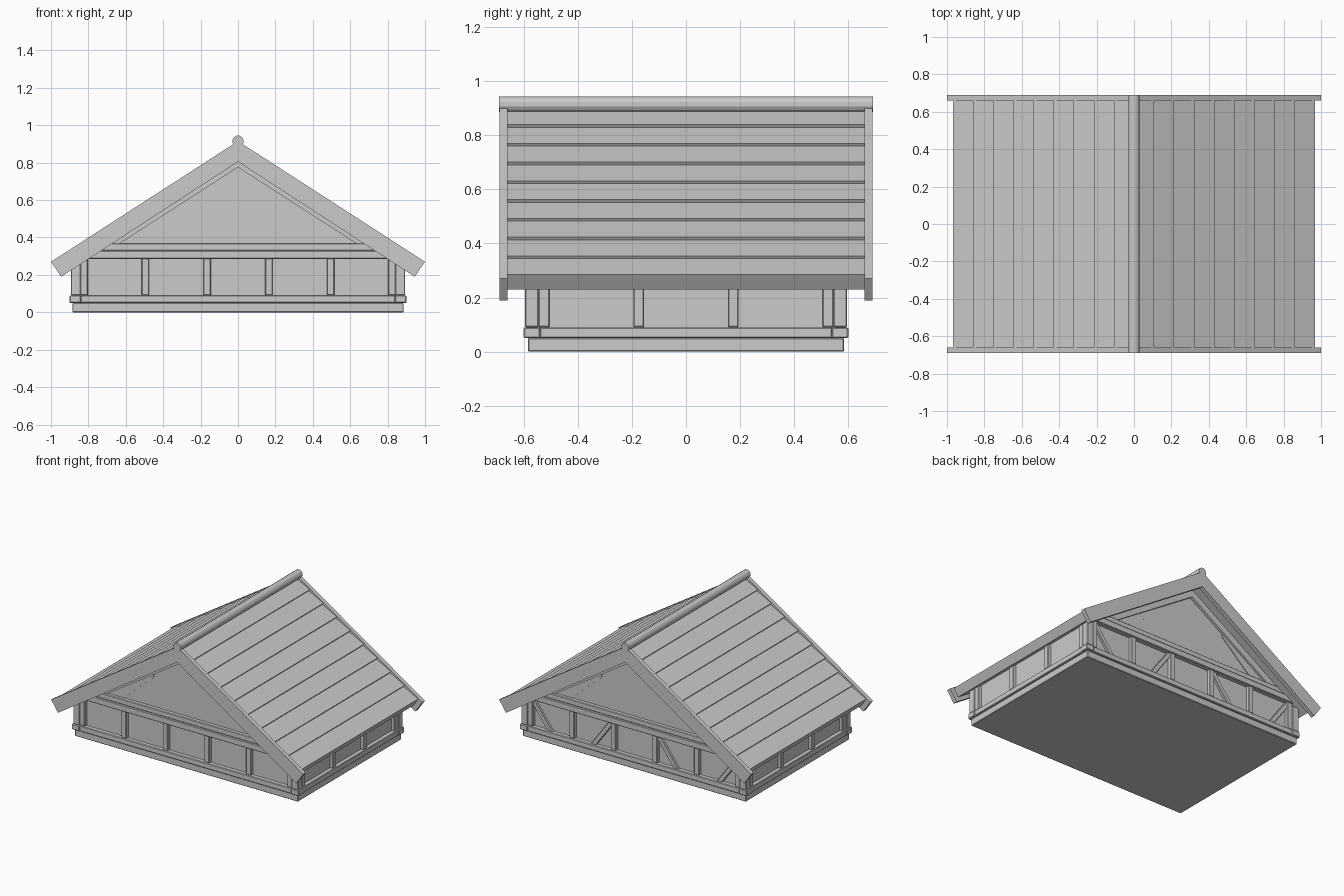
import bpy, bmesh, math
from mathutils import Vector

cube = bpy.data.objects.get("Cube")
if cube:
    bpy.data.objects.remove(cube, do_unlink=True)

GREY = (0.6, 0.6, 0.6, 1)
mat = bpy.data.materials.new("plain grey")
mat.use_nodes = True
mat.diffuse_color = GREY
mat.node_tree.nodes["Principled BSDF"].inputs["Base Color"].default_value = GREY


def prism(name, profile, y0, y1, bevel=0):
    """Extrude an (x, z) outline from y0 to y1."""
    bm = bmesh.new()
    face = bm.faces.new([bm.verts.new((x, y0, z)) for x, z in profile])
    moved = bmesh.ops.extrude_face_region(bm, geom=[face])["geom"]
    verts = [v for v in moved if isinstance(v, bmesh.types.BMVert)]
    bmesh.ops.translate(bm, verts=verts, vec=(0, y1 - y0, 0))
    bmesh.ops.recalc_face_normals(bm, faces=bm.faces)
    mesh = bpy.data.meshes.new(name)
    bm.to_mesh(mesh)
    bm.free()
    mesh.materials.append(mat)
    obj = bpy.data.objects.new(name, mesh)
    bpy.context.collection.objects.link(obj)
    if bevel:
        mod = obj.modifiers.new("Soft edges", "BEVEL")
        mod.width = bevel
        mod.segments = 1
    return obj


def box(name, x0, x1, y0, y1, z0, z1, bevel=0.004):
    return prism(name, [(x0, z0), (x1, z0), (x1, z1), (x0, z1)], y0, y1, bevel)


def symmetric(half):
    """Close a right-hand outline with its mirror image."""
    return half + [(-x, z) for x, z in reversed(half) if x > 0]


def flip(points, side):
    return [(side * x, z) for x, z in points]


SLOPE = 0.645
APEX = 0.915
CORNERS = [(sx, sy) for sx in (-1, 1) for sy in (-1, 1)]


def under_roof(x):
    return APEX - 0.083 - SLOPE * x


# Foundation and wall infill rising into the gables
box("foundation", -0.885, 0.885, -0.585, 0.585, 0, 0.05)
prism("wall_infill", symmetric([(0, 0.825), (0.865, 0.275), (0.865, 0.05)]), -0.565, 0.565)

# Sill beams, corner posts and upright studs
for s in (-1, 1):
    gable, side = ("front", "right") if s < 0 else ("back", "left")
    side = "right" if s < 0 else "left"
    y0, y1 = sorted((s * 0.55, s * 0.595))
    x0, x1 = sorted((s * 0.85, s * 0.895))
    box(gable + "_sill", -0.84, 0.84, y0, y1, 0.05, 0.09)
    box(side + "_sill", x0, x1, -0.54, 0.54, 0.05, 0.09)
    y0, y1 = sorted((s * 0.55, s * 0.59))
    for x in (-0.823, -0.495, -0.165, 0.165, 0.495, 0.823):
        box(gable + "_stud", x - 0.02, x + 0.02, y0, y1, 0.09, 0.29)
    x0, x1 = sorted((s * 0.85, s * 0.89))
    for y in (-0.525, -0.175, 0.175, 0.525):
        box(side + "_stud", x0, x1, y - 0.02, y + 0.02, 0.09, 0.27)

for sx, sy in CORNERS:
    x0, x1 = sorted((sx * 0.84, sx * 0.9))
    y0, y1 = sorted((sy * 0.54, sy * 0.6))
    box("corner_block", x0, x1, y0, y1, 0.05, 0.09)
    x0, x1 = sorted((sx * 0.842, sx * 0.893))
    y0, y1 = sorted((sy * 0.545, sy * 0.595))
    box("corner_post", x0, x1, y0, y1, 0.09, 0.27)

# Diagonal braces on the back wall
for s in (-1, 1):
    for top, foot in ((0.82, 0.67), (0.18, 0.33)):
        outline = [(top - 0.02, 0.29), (top + 0.02, 0.29), (foot + 0.02, 0.085), (foot - 0.02, 0.085)]
        prism("back_brace", flip(outline, s), 0.55, 0.582, 0.003)

# Gable tie beams, rafters and slim corner struts
for s in (-1, 1):
    for name, z0, z1, depth in (("tie_beam", 0.285, 0.33, 0.6), ("upper_tie_beam", 0.33, 0.368, 0.592)):
        half = [((0.832 - z1) / SLOPE, z1), ((0.832 - z0) / SLOPE, z0)]
        prism(name, symmetric(half), *sorted((s * 0.55, s * depth)), 0.004)
    rafter = [(0, 0.83), (0.72, under_roof(0.72)), (0.66, 0.35), (0, 0.775)]
    prism("gable_rafter", symmetric(rafter), *sorted((s * 0.55, s * 0.585)))
    for side in (-1, 1):
        strut = [(0.27, 0.605), (0.27, 0.58), (0.51, 0.365), (0.65, 0.365)]
        prism("gable_strut", flip(strut, side), *sorted((s * 0.56, s * 0.57)))

# Roof slopes of nine lapped boards, each with a raised lower lip
down = Vector((1, -SLOPE)).normalized()
out = Vector((SLOPE, 1)).normalized()
top = Vector((0, APEX))
stretch = math.hypot(1, SLOPE)
rows = []
for i in range(9):
    start = max(0.0, 0.97 - 0.1075 * (9 - i)) if i else 0.0
    end = 0.97 - 0.1075 * (8 - i)
    for x, lift in ((start, -0.018), (end, -0.005)):
        rows.append(tuple(top + down * x * stretch + out * lift))
rows[0] = (0, APEX - 0.022)
rows.append(tuple(top + down * 0.97 * stretch - out * 0.07))
rows.append((0, under_roof(0)))
for s, name in ((-1, "right_roof"), (1, "left_roof")):
    prism(name, flip(rows, s), -0.661, 0.661)

# Barge boards along both gable ends
for s, name in ((-1, "front_barge_boards"), (1, "back_barge_boards")):
    half = [(0, APEX), (1, 0.27), (0.945, 0.19), (0, 0.805)]
    prism(name, symmetric(half), *sorted((s * 0.66, s * 0.69)))

# Round ridge pole
ring = [(0.03 * math.cos(a), APEX + 0.03 * math.sin(a))
        for a in (math.tau * (i + 0.5) / 12 for i in range(12))]
prism("ridge_pole", ring, -0.691, 0.691)
